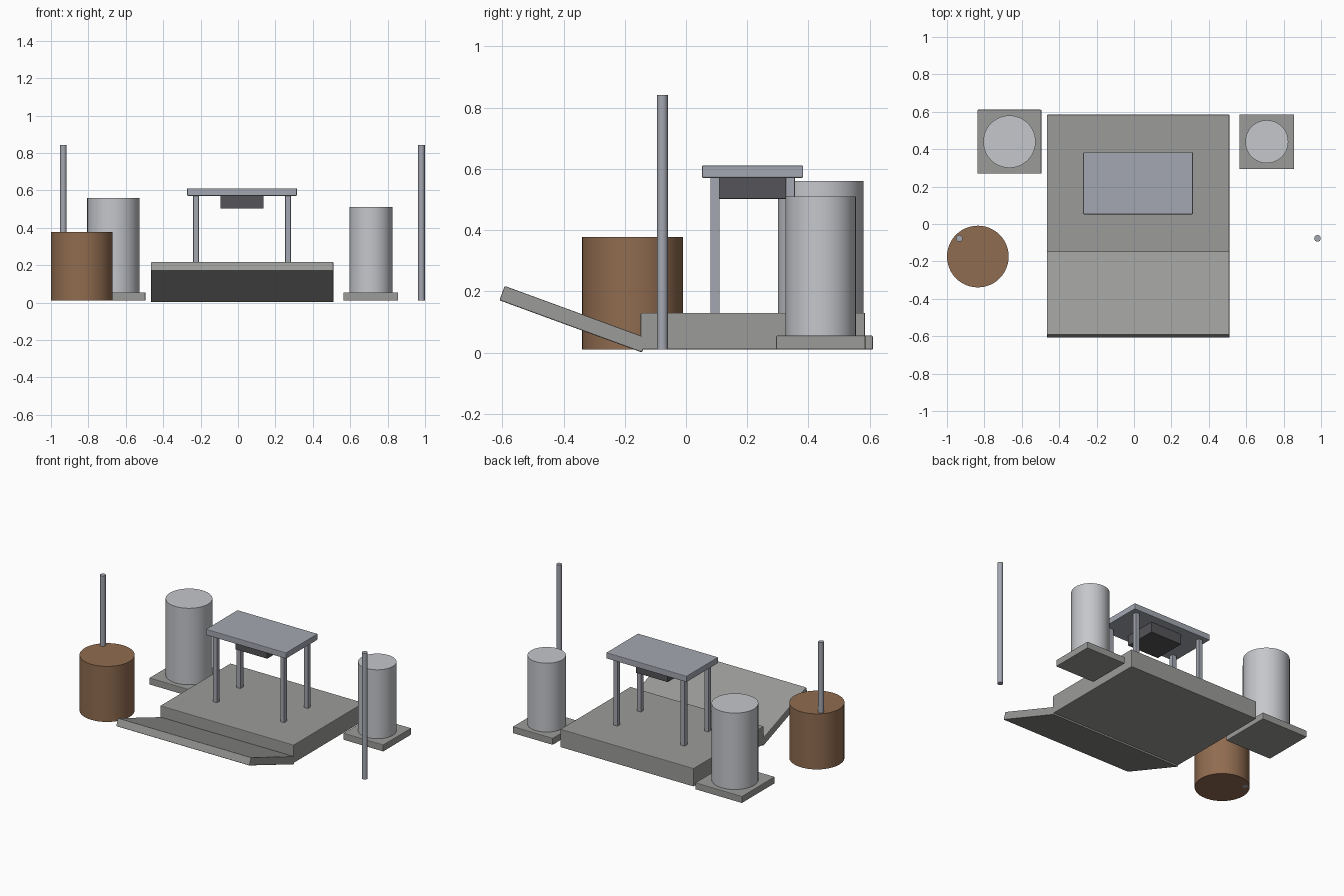
import bpy, math

if "Cube" in bpy.data.objects:
    bpy.data.objects.remove(bpy.data.objects["Cube"])


def material(name, r, g, b):
    m = bpy.data.materials.new(name)
    m.diffuse_color = (r, g, b, 1)
    m.use_nodes = True
    m.node_tree.nodes["Principled BSDF"].inputs["Base Color"].default_value = m.diffuse_color
    return m


CONCRETE = material("concrete", 0.33, 0.33, 0.32)
STEEL = material("steel", 0.37, 0.39, 0.44)
TANK = material("tank_grey", 0.56, 0.57, 0.60)
DARK = material("dark_grey", 0.09, 0.09, 0.10)
BROWN = material("brown", 0.28, 0.15, 0.08)


def finish(name, mat):
    o = bpy.context.object
    o.name = name
    o.data.materials.append(mat)
    return o


def box(name, center, size, mat, tilt=0, bevel=0.004):
    bpy.ops.mesh.primitive_cube_add(size=1, location=center)
    o = finish(name, mat)
    o.scale = size
    bpy.ops.object.transform_apply(location=False, rotation=False, scale=True)
    o.rotation_euler.x = tilt
    b = o.modifiers.new("bevel", "BEVEL")
    b.width = bevel
    b.segments = 2
    return o


def cylinder(name, x, y, r, z0, z1, mat, sides=48):
    bpy.ops.mesh.primitive_cylinder_add(
        vertices=sides, radius=r, depth=z1 - z0, location=(x, y, (z0 + z1) / 2))
    o = finish(name, mat)
    bpy.ops.object.shade_smooth_by_angle(angle=math.radians(35))
    return o


# Platform and raised ramp hinged at its front edge
box("platform", (0.0225, 0.2185, 0.07), (0.975, 0.733, 0.12), CONCRETE)
box("ramp", (0.0225, -0.368, 0.109), (0.975, 0.496, 0.05), CONCRETE,
    tilt=math.radians(-20.1))

# Canopy on four legs with a box hung beneath
CX, CY = 0.0215, 0.2175
box("canopy_top", (CX, CY, 0.591), (0.587, 0.331, 0.04), STEEL)
box("hanging_box", (CX, CY, 0.537), (0.232, 0.217, 0.07), DARK, bevel=0.002)
for sx, side in ((-1, "left"), (1, "right")):
    for sy, end in ((-1, "front"), (1, "back")):
        box(f"canopy_leg_{end}_{side}", (CX + sx * 0.246, CY + sy * 0.123, 0.35),
            (0.03, 0.03, 0.444), STEEL, bevel=0.002)

# Upright tanks on square plinths
for side, x, r, base, top in (("left", -0.666, 0.14, 0.342, 0.56),
                              ("right", 0.71, 0.115, 0.292, 0.51)):
    box(f"tank_plinth_{side}", (x, 0.44, 0.0325), (base, base, 0.045), CONCRETE)
    cylinder(f"tank_{side}", x, 0.44, r, 0.05, top, TANK)

# Brown barrel and the two poles
cylinder("barrel", -0.835, -0.174, 0.165, 0.01, 0.377, BROWN)
for side, x in (("left", -0.934), ("right", 0.981)):
    cylinder(f"pole_{side}", x, -0.077, 0.0175, 0.01, 0.842, STEEL, 24)
